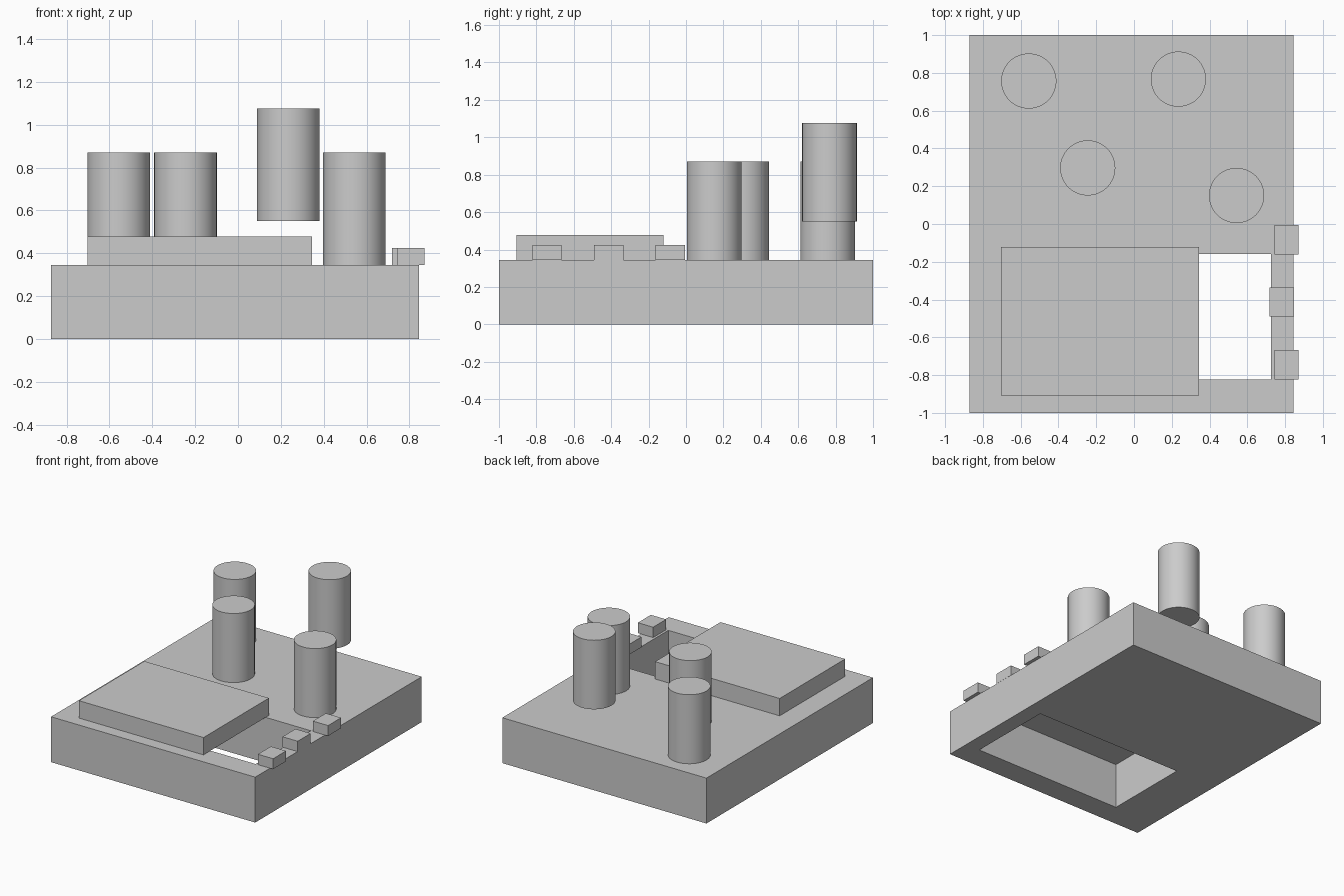
import bpy, bmesh

if "Cube" in bpy.data.objects:
    bpy.data.objects.remove(bpy.data.objects["Cube"])

TOP = 0.345  # height of the base's upper face


def finish(bm, name):
    bmesh.ops.recalc_face_normals(bm, faces=bm.faces)
    mesh = bpy.data.meshes.new(name)
    bm.to_mesh(mesh)
    bm.free()
    obj = bpy.data.objects.new(name, mesh)
    bpy.context.collection.objects.link(obj)
    return obj


def box(name, x0, x1, y0, y1, z0, z1):
    bm = bmesh.new()
    bmesh.ops.create_cube(bm, size=1)
    for v in bm.verts:
        v.co = (x1 if v.co.x > 0 else x0, y1 if v.co.y > 0 else y0, z1 if v.co.z > 0 else z0)
    return finish(bm, name)


def frame(name, outer, inner, z0, z1):
    """Rectangular slab with a rectangular opening right through it."""
    bm = bmesh.new()

    def ring(rect, z):
        x0, x1, y0, y1 = rect
        return [bm.verts.new((x, y, z)) for x, y in ((x0, y0), (x1, y0), (x1, y1), (x0, y1))]

    rings = [ring(outer, z0), ring(outer, z1), ring(inner, z1), ring(inner, z0)]
    for k in range(4):
        a, b = rings[k], rings[(k + 1) % 4]
        for i in range(4):
            j = (i + 1) % 4
            bm.faces.new((a[i], a[j], b[j], b[i]))
    return finish(bm, name)


def post(name, x, y, z, radius=0.146, height=0.525):
    bpy.ops.mesh.primitive_cylinder_add(vertices=64, radius=radius, depth=height,
                                        location=(x, y, z + height / 2))
    bpy.context.object.name = name
    bpy.ops.object.shade_smooth_by_angle()


# Base slab with its window, partly covered by the raised plate
frame("base", (-0.872, 0.845, -1, 1), (-0.525, 0.725, -0.823, -0.16), 0, TOP)
box("cover_plate", -0.703, 0.345, -0.907, -0.121, TOP, 0.477)

# Four round posts, one of them raised clear of the base
for i, (x, y, lift) in enumerate(((-0.557, 0.757, 0), (-0.245, 0.297, 0),
                                  (0.543, 0.151, 0), (0.235, 0.767, 0.206))):
    post(f"post_{i + 1}", x, y, TOP + lift)

# Three small blocks along the right edge, the outer two overhanging
for i, (x, y) in enumerate(((0.807, -0.084), (0.782, -0.413), (0.807, -0.744))):
    box(f"edge_block_{i + 1}", x - 0.064, x + 0.064, y - 0.078, y + 0.078, TOP, 0.424)
